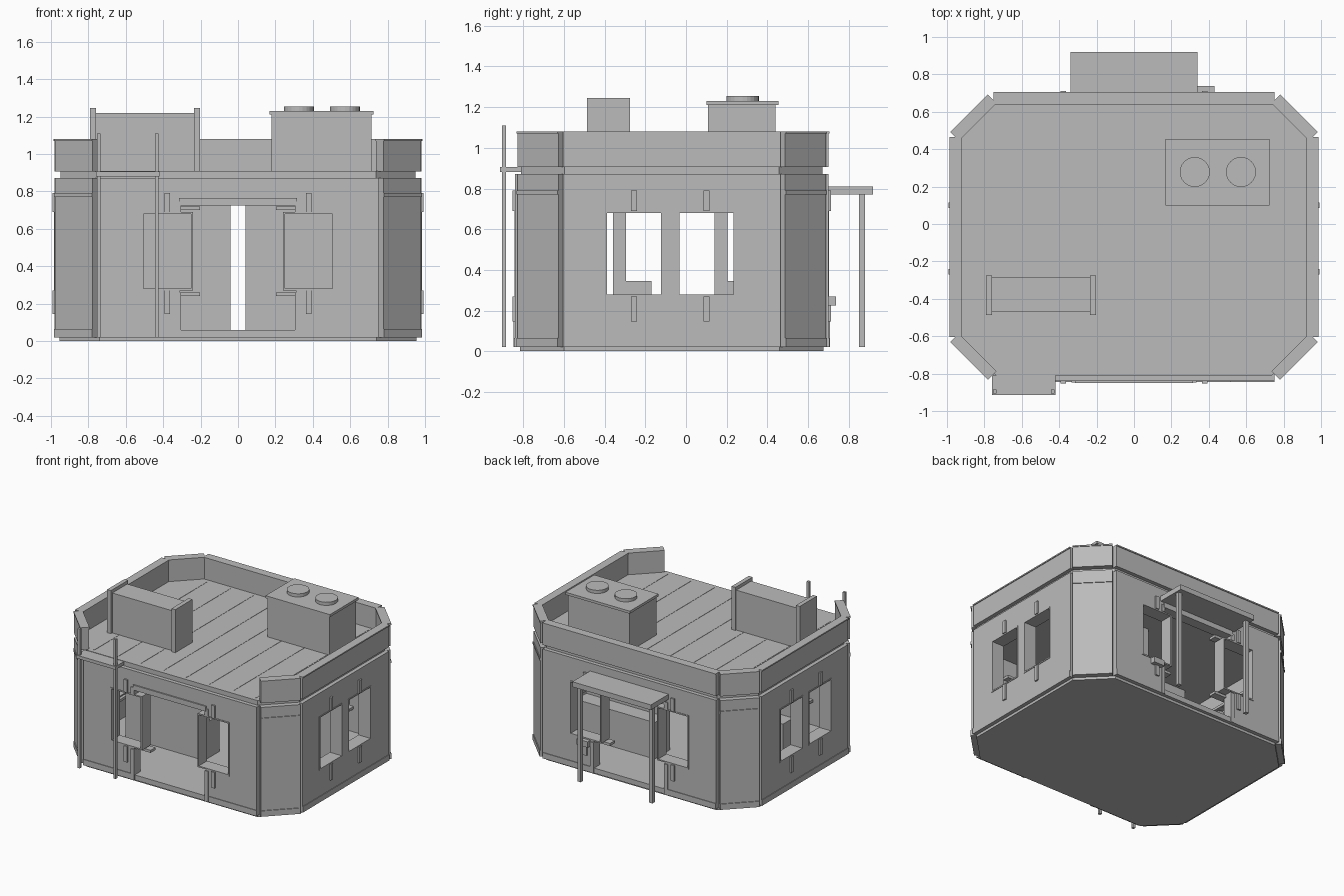
import bpy, bmesh
from math import radians
from mathutils import Matrix, Vector

if "Cube" in bpy.data.objects:
    bpy.data.objects.remove(bpy.data.objects["Cube"])

mat = bpy.data.materials.new("plain_grey")
mat.use_nodes = True
GREY = (0.5, 0.5, 0.5, 1)
mat.diffuse_color = GREY
mat.node_tree.nodes["Principled BSDF"].inputs["Base Color"].default_value = GREY
WORLD = Matrix.Identity(4)


def finish(name, bm):
    me = bpy.data.meshes.new(name)
    bm.to_mesh(me)
    bm.free()
    me.materials.append(mat)
    ob = bpy.data.objects.new(name, me)
    bpy.context.collection.objects.link(ob)
    return ob


def boxes(name, spans, m=WORLD):
    """One object made of boxes given as (x0, x1, y0, y1, z0, z1) in frame m."""
    bm = bmesh.new()
    for x0, x1, y0, y1, z0, z1 in spans:
        size = Matrix.Diagonal((x1 - x0, y1 - y0, z1 - z0, 1))
        place = Matrix.Translation(((x0 + x1) / 2, (y0 + y1) / 2, (z0 + z1) / 2))
        bmesh.ops.create_cube(bm, size=1, matrix=m @ place @ size)
    return finish(name, bm)


def octagon(name, inset, z0, z1):
    """Chamfered rectangular slab following the building outline."""
    w, d, c = 0.98 - inset, 0.77 - inset, 0.23 - inset * 0.586
    quarter = [(w, d - c), (w - c, d)]
    pts = quarter + [(-x, y) for x, y in reversed(quarter)]
    pts += [(-x, -y) for x, y in pts]
    bm = bmesh.new()
    face = bm.faces.new([bm.verts.new((x, y - 0.07, z0)) for x, y in pts])
    top = bmesh.ops.extrude_face_region(bm, geom=[face])["geom"]
    verts = [g for g in top if isinstance(g, bmesh.types.BMVert)]
    bmesh.ops.translate(bm, verts=verts, vec=(0, 0, z1 - z0))
    bmesh.ops.recalc_face_normals(bm, faces=bm.faces)
    return finish(name, bm)


def cut(ob, spans, m):
    cutter = boxes("cutter", spans, m)
    cutter.hide_render = True
    mod = ob.modifiers.new("openings", "BOOLEAN")
    mod.object, mod.operation, mod.solver = cutter, "DIFFERENCE", "EXACT"
    bpy.context.view_layer.objects.active = ob
    bpy.ops.object.modifier_apply(modifier=mod.name)
    bpy.data.objects.remove(cutter)


def side_frame(x, y, angle):
    """Local frame: x along the wall, y into the building."""
    return Matrix.Translation((x, y, 0)) @ Matrix.Rotation(radians(angle), 4, "Z")


def window(name, m, u, half):
    z0, z1, t = 0.28, 0.68, 0.01
    l, r = u - half, u + half
    boxes(name + "_frame", [
        (l, l + t, -0.004, 0.1, z0, z1), (r - t, r, -0.004, 0.1, z0, z1),
        (l, r, -0.004, 0.1, z0 - t, z0), (l, r, -0.004, 0.1, z1, z1 + t)], m)
    boxes(name + "_ledges", [(u - 0.175, u + 0.175, 0.05, 0.11, a, a + 0.02)
                             for a in (0.24, 0.70)], m)
    boxes(name + "_brackets", [(u - 0.015, u + 0.015, -0.012, 0.03, a, b)
                               for a, b in ((0.145, 0.27), (0.69, 0.79))], m)


# Slabs
octagon("base_slab", 0.025, 0.0, 0.02)
octagon("floor", 0.03, 0.02, 0.06)
octagon("roof_deck", 0.03, 0.87, 0.908)

# Straight walls: frame, half length, window centres, window half width, doorway
walls = {
    "front": (side_frame(0, -0.84, 0), 0.75, (-0.378, 0.378), 0.137, True),
    "left": (side_frame(0.98, -0.07, 90), 0.535, (-0.185, 0.17), 0.143, False),
    "back": (side_frame(0, 0.70, 180), 0.75, (-0.378, 0.378), 0.137, True),
    "right": (side_frame(-0.98, -0.07, 270), 0.535, (-0.17, 0.185), 0.143, False),
}
for side, (m, h, centres, half, door) in walls.items():
    wall = boxes(side + "_wall", [(-h, h, 0, 0.06, 0.02, 0.872)], m)
    holes = [(u - half, u + half, -0.1, 0.2, 0.28, 0.68) for u in centres]
    for hole in holes:
        cut(wall, [hole], m)
    if door:
        cut(wall, [(-0.31, 0.31, -0.1, 0.2, 0.06, 0.725)], m)
        boxes(side + "_door_trim", [
            (-0.335, -0.305, -0.008, 0.07, 0.02, 0.26),
            (0.305, 0.335, -0.008, 0.07, 0.02, 0.26),
            (-0.335, -0.305, -0.008, 0.07, 0.69, 0.745),
            (0.305, 0.335, -0.008, 0.07, 0.69, 0.745),
            (-0.315, 0.315, -0.01, 0.07, 0.725, 0.765)], m)
        skirting = [(-h, -0.335, -0.005, 0.01, 0.02, 0.065),
                    (0.335, h, -0.005, 0.01, 0.02, 0.065)]
    else:
        skirting = [(-h, h, -0.005, 0.01, 0.02, 0.065)]
    boxes(side + "_skirting", skirting, m)
    for i, u in enumerate(centres):
        window(f"{side}_window_{i + 1}", m, u, half)
    if side != "front":
        boxes(side + "_parapet", [(-h, h, 0, 0.055, 0.905, 1.07),
                                  (-h, h, -0.006, 0.06, 1.07, 1.08)], m)

# Chamfered corner panels with bands and parapets
corners = {"front_left": (1, -1, 45), "back_left": (1, 1, 135),
           "back_right": (-1, 1, 225), "front_right": (-1, -1, 315)}
for name, (sx, sy, angle) in corners.items():
    m = side_frame(sx * 0.878, sy * 0.658 - 0.07, angle)
    h = 0.142
    boxes(name + "_corner_panel", [(-h, h, 0, 0.06, 0.02, 0.872)], m)
    boxes(name + "_corner_bands", [(-h, h, -0.006, 0.01, a, b)
                                   for a, b in ((0.02, 0.065), (0.77, 0.79))], m)
    boxes(name + "_corner_parapet", [(-h, h, 0, 0.055, 0.905, 1.07),
                                     (-h, h, -0.006, 0.06, 1.07, 1.08)], m)

# Interior partitions with benches behind them
for name, x0, x1, y in (("right", -0.72, -0.04, -0.36), ("left", 0.04, 0.72, 0.14)):
    boxes(name + "_partition", [(x0, x1, y, y + 0.065, 0.06, 0.87)])
    boxes(name + "_bench", [(x0, x1, y + 0.065, y + 0.19, 0.06, 0.345)])

# Roof seams
boxes("roof_seams", [(x - 0.003, x + 0.003, -0.78, 0.62, 0.905, 0.91)
                     for x in [-0.7 + 0.2 * i for i in range(8)]])

# Front ladder platform and its two poles
boxes("front_platform", [(-0.76, -0.42, -0.915, -0.81, 0.88, 0.905)])
boxes("front_poles", [(x - 0.01, x + 0.01, -0.905, -0.885, 0.02, 1.11)
                      for x in (-0.745, -0.435)])

# Rear canopy on posts, with a small side ledge
boxes("rear_canopy", [(-0.34, 0.34, 0.69, 0.92, 0.77, 0.81)])
boxes("rear_posts", [(x - 0.015, x + 0.015, 0.85, 0.88, 0.02, 0.77)
                     for x in (-0.31, 0.31)])
boxes("rear_ledge", [(0.335, 0.43, 0.69, 0.737, 0.225, 0.27)])

# Long rooftop unit with end plates
boxes("roof_unit", [(-0.78, -0.21, -0.47, -0.285, 0.905, 1.22)])
boxes("roof_unit_ends", [(x, x + 0.033, -0.487, -0.275, 0.905, 1.245)
                         for x in (-0.792, -0.235)])

# Vent housing with lid and two round caps
boxes("vent_housing", [(0.18, 0.715, 0.107, 0.44, 0.905, 1.21)])
boxes("vent_lid", [(0.168, 0.725, 0.1, 0.455, 1.21, 1.23)])
for i, x in enumerate((0.325, 0.572)):
    bm = bmesh.new()
    bmesh.ops.create_cone(bm, cap_ends=True, segments=24, radius1=0.08, radius2=0.08,
                          depth=0.03, matrix=Matrix.Translation((x, 0.278, 1.24)))
    finish(f"vent_cap_{i + 1}", bm)
